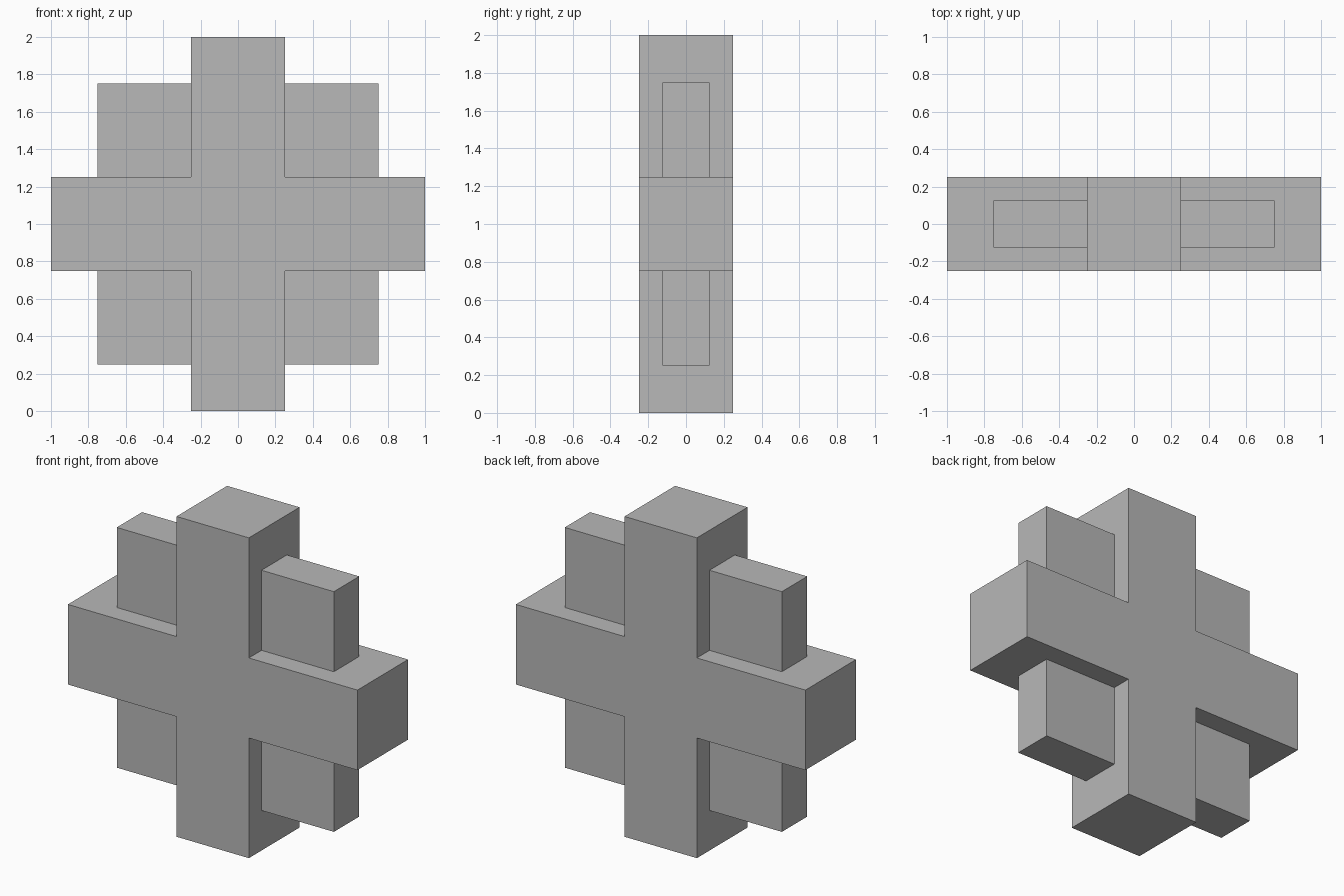
import bpy
import bmesh

cube = bpy.data.objects.get("Cube")
if cube:
    bpy.data.objects.remove(cube, do_unlink=True)

GREY = (0.48, 0.48, 0.48, 1.0)
grey = bpy.data.materials.new("plain grey")
grey.use_nodes = True
grey.diffuse_color = GREY
grey.node_tree.nodes["Principled BSDF"].inputs["Base Color"].default_value = GREY

CENTRE_Z = 1.0
ARM = 1.0      # reach of each arm from the centre
HALF = 0.25    # half width and half depth of the arms
BLOCK = 0.75   # outer edge of the corner blocks
THIN = 0.125   # half depth of the corner blocks


def extrude_profile(name, outline, half_depth):
    """Extrude an x-z outline symmetrically along y."""
    bm = bmesh.new()
    verts = [bm.verts.new((x, -half_depth, z)) for x, z in outline]
    face = bm.faces.new(verts)
    result = bmesh.ops.extrude_face_region(bm, geom=[face], use_keep_orig=True)
    moved = [v for v in result["geom"] if isinstance(v, bmesh.types.BMVert)]
    bmesh.ops.translate(bm, verts=moved, vec=(0, 2 * half_depth, 0))
    bmesh.ops.recalc_face_normals(bm, faces=bm.faces)
    mesh = bpy.data.meshes.new(name)
    bm.to_mesh(mesh)
    bm.free()
    mesh.materials.append(grey)
    obj = bpy.data.objects.new(name, mesh)
    obj.location.z = CENTRE_Z
    bpy.context.collection.objects.link(obj)
    return obj


# Thick cross: one quarter of the outline turned four times
outline = []
quarter = [(ARM, -HALF), (ARM, HALF), (HALF, HALF)]
for _ in range(4):
    outline += quarter
    quarter = [(-z, x) for x, z in quarter]
extrude_profile("cross_body", outline, HALF)

# Thinner blocks filling the four inner corners
for sx, side in ((1, "left"), (-1, "right")):
    for sz, level in ((1, "upper"), (-1, "lower")):
        corners = [(HALF, HALF), (BLOCK, HALF), (BLOCK, BLOCK), (HALF, BLOCK)]
        extrude_profile(f"{level}_{side}_corner_block",
                        [(sx * x, sz * z) for x, z in corners], THIN)
